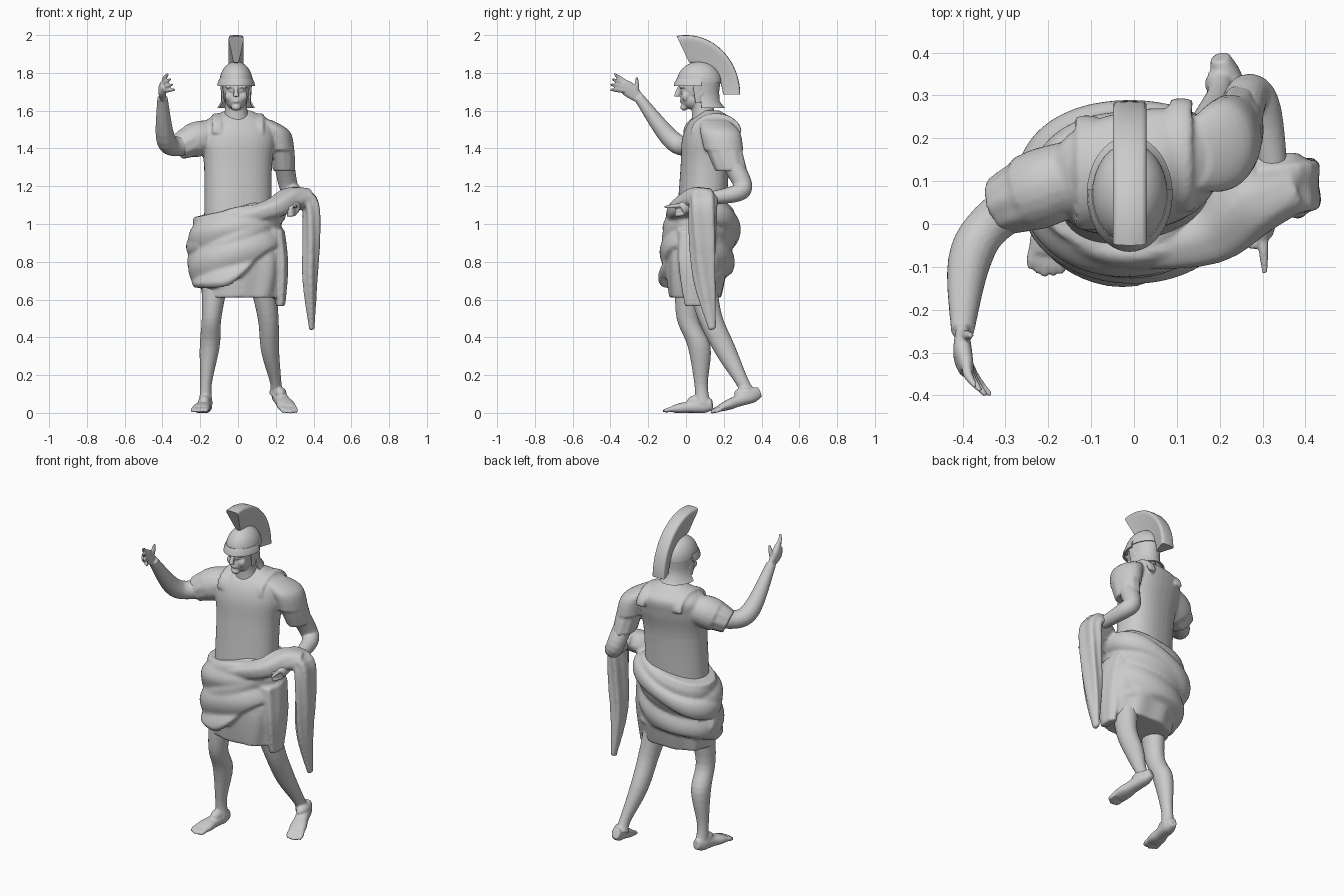
import bpy, bmesh, math
from mathutils import Vector

if "Cube" in bpy.data.objects:
    bpy.data.objects.remove(bpy.data.objects["Cube"], do_unlink=True)

stone = bpy.data.materials.new("grey_stone")
stone.use_nodes = True
stone.diffuse_color = (0.6, 0.6, 0.6, 1)
stone.node_tree.nodes["Principled BSDF"].inputs["Base Color"].default_value = stone.diffuse_color
pieces, finished = [], []
X, Y, Z = Vector((1, 0, 0)), Vector((0, 1, 0)), Vector((0, 0, 1))
MIDDLE = -.01
SIDES = (("left", 1), ("right", -1))


def skin(name, rings):
    """Closed surface through equal rings of points, capped at both ends."""
    bm = bmesh.new()
    loops = [[bm.verts.new(point) for point in ring] for ring in rings]
    for lower, upper in zip(loops, loops[1:]):
        for j in range(len(lower)):
            bm.faces.new((lower[j - 1], lower[j], upper[j], upper[j - 1]))
    bm.faces.new(loops[0])
    bm.faces.new(loops[-1])
    bmesh.ops.recalc_face_normals(bm, faces=bm.faces)
    mesh = bpy.data.meshes.new(name)
    bm.to_mesh(mesh)
    bm.free()
    mesh.materials.append(stone)
    obj = bpy.data.objects.new(name, mesh)
    bpy.context.collection.objects.link(obj)
    pieces.append(obj)


def ball(name, centre, size):
    """Ellipsoid with the given half sizes."""
    bpy.ops.mesh.primitive_uv_sphere_add(segments=24, ring_count=14, radius=1, location=centre, scale=size)
    obj = bpy.context.object
    obj.name = name
    obj.data.materials.append(stone)
    pieces.append(obj)


def select(objects):
    bpy.ops.object.select_all(action="DESELECT")
    for obj in objects:
        obj.select_set(True)
    bpy.context.view_layer.objects.active = objects[0]


def fuse(name, voxel, rounds):
    """Join the pieces made so far into one softly blended body."""
    select(pieces)
    bpy.ops.object.join()
    body = bpy.context.object
    body.name = name
    remesh = body.modifiers.new("blend", "REMESH")
    remesh.mode = "VOXEL"
    remesh.voxel_size = voxel
    remesh.use_smooth_shade = True
    soften = body.modifiers.new("soften", "SMOOTH")
    soften.iterations = rounds
    finished.append(body)
    pieces.clear()


def smooth_path(keys, steps):
    """Catmull-Rom curve through the key tuples."""
    points = [keys[0], *keys, keys[-1]]
    path = []
    for before, start, end, after in zip(points, points[1:], points[2:], points[3:]):
        for k in range(steps):
            t = k / steps
            path.append([q + t / 2 * (r - p + t * (2 * p - 5 * q + 4 * r - s + t * (3 * (q - r) + s - p)))
                         for p, q, r, s in zip(before, start, end, after)])
    return path + [keys[-1]]


def power(value, exponent):
    return math.copysign(abs(value) ** exponent, value)


def loft(name, keys, side=X, flat=False, yaw=0, aspect=1, end_aspect=None, boxy=1,
         ripple=0, count=8, sides=20, steps=5):
    """Keys are x, y, z and radius along side; aspect gives the radius across it."""
    path = smooth_path(keys, steps)
    rings = []
    for i, (*place, radius) in enumerate(path):
        before, after = path[max(i - 1, 0)], path[min(i + 1, len(path) - 1)]
        tangent = (Vector(after[:3]) - Vector(before[:3])).normalized()
        if flat:
            u = Vector((math.cos(yaw), math.sin(yaw), 0))
            v = Z.cross(u)
        else:
            u = (side - tangent * side.dot(tangent)).normalized()
            v = tangent.cross(u)
        ratio = aspect + ((end_aspect or aspect) - aspect) * i / (len(path) - 1)
        ring = []
        for j in range(sides):
            a = math.tau * j / sides
            size = radius * (1 + ripple * math.cos(count * a + i / 4))
            ring.append(Vector(place) + u * size * power(math.cos(a), boxy)
                        + v * size * ratio * power(math.sin(a), boxy))
        rings.append(ring)
    skin(name, rings)


def digit(name, base, tip, radius=.011, bend=Z * 0):
    """Tapered finger or toe."""
    base, tip = Vector(base), Vector(tip)
    loft(name, [(*base, radius), (*((base + tip) / 2 + bend), radius), (*tip, radius / 2)],
         side=Vector((.7, .3, .6)), sides=8)


# Breastplate with shoulder straps, turned slightly to the left
loft("breastplate", [(0, .08, 1, .18), (0, .1, 1.3, .18), (0, .12, 1.45, .2), (0, .14, 1.54, .18), (0, .13, 1.6, .07)],
     flat=True, yaw=.2, aspect=.7, end_aspect=.64, boxy=.85, sides=36)
for label, s in SIDES:
    arc = [math.pi * k / 8 for k in range(9)]
    loft(label + "_shoulder_strap", [(s * .11, .14 + s * .02 - .125 * math.cos(a), 1.48 + .095 * math.sin(a), .027)
         for a in arc], aspect=.4, boxy=.7)

# Layered sleeves
loft("right_sleeve", [(-.15, .1, 1.46, .085), (-.24, .07, 1.44, .085), (-.315, .04, 1.405, .068)],
     side=Y, ripple=.03, count=9, sides=36)
loft("right_sleeve_cap", [(-.13, .12, 1.47, .08), (-.2, .09, 1.455, .092), (-.25, .07, 1.435, .09)], side=Y)
loft("left_sleeve", [(.19, .16, 1.5, .06), (.23, .2, 1.4, .065), (.245, .24, 1.28, .058)],
     flat=True, aspect=1.45, ripple=.03, count=9, sides=36)
loft("left_sleeve_cap", [(.13, .15, 1.55, .05), (.2, .18, 1.49, .075), (.225, .2, 1.39, .074)],
     flat=True, aspect=1.4, sides=28)
fuse("cuirass", .008, 3)

# Head and face
loft("neck", [(MIDDLE, .11, 1.53, .08), (MIDDLE, .09, 1.6, .06), (MIDDLE, .08, 1.7, .06)], flat=True)
ball("skull", (MIDDLE, .07, 1.73), (.073, .105, .11))
ball("jaw", (MIDDLE, .04, 1.66), (.058, .07, .056))
ball("chin", (MIDDLE, -.01, 1.618), (.025, .02, .018))
ball("mouth", (MIDDLE, -.022, 1.65), (.02, .011, .01))
loft("nose", [(MIDDLE, -.03, 1.735, .01), (MIDDLE, -.045, 1.7, .012), (MIDDLE, -.048, 1.675, .017)], flat=True, sides=10)
for label, s in SIDES:
    ball(label + "_brow", (MIDDLE + s * .028, -.018, 1.726), (.032, .018, .01))
    ball(label + "_eye", (MIDDLE + s * .028, -.016, 1.705), (.014, .012, .007))
    ball(label + "_cheek", (MIDDLE + s * .03, 0, 1.675), (.03, .024, .03))
    ball(label + "_ear", (MIDDLE + s * .065, .08, 1.69), (.016, .02, .033))
fuse("head", .005, 3)

# Helmet dome
arc = [math.radians(12 * k) for k in range(8)]
loft("helmet_dome", [(MIDDLE, .07, 1.75 + .11 * math.sin(a), .088 * math.cos(a)) for a in arc],
     flat=True, aspect=1.35, sides=32, steps=2)


def guard(name, start, end, levels):
    """Curved plate round the head; levels are height and half width."""
    rings = []
    for k in range(25):
        a = math.radians(start + (end - start) * k / 24)
        wrap = Vector((math.cos(a), 1.35 * math.sin(a), 0))
        centre = Vector((MIDDLE, .07, 0))
        outside = [centre + wrap * r + Z * z for z, r in levels]
        inside = [point - wrap * .01 for point in reversed(outside)]
        rings.append(outside + inside)
    skin(name, rings)


# Peak, neck guard and cheek guards
guard("helmet_peak", 175, 365, [(1.77, .088), (1.75, .097), (1.73, .1)])
guard("neck_guard", 5, 175, [(1.77, .085), (1.7, .078), (1.65, .08), (1.615, .1)])
for label, s in SIDES:
    loft(label + "_cheek_guard", [(MIDDLE + s * .078, .06, 1.75, .007), (MIDDLE + s * .068, .065, 1.64, .007)],
         flat=True, aspect=4, end_aspect=2, boxy=.7)

# Tall crest between two arcs, wider along its outer edge
rings = []
for k in range(29):
    sweep = math.radians(100 * k / 28)
    inner = Vector((MIDDLE, .195 * math.cos(sweep * .85), 1.685 + .17 * math.sin(sweep * .85)))
    outer = Vector((MIDDLE, .287 * math.cos(sweep), 1.685 + .315 * math.sin(sweep)))
    ring = []
    for j in range(24):
        a = math.tau * j / 24
        rise = (1 + power(math.sin(a), .5)) / 2
        ring.append(inner.lerp(outer, rise) + X * power(math.cos(a), .4) * (.018 + .03 * rise ** 1.5))
    rings.append(ring)
skin("helmet_crest", rings)
finished += pieces
pieces.clear()

# Raised right arm and open hand
loft("right_arm", [(-.22, .08, 1.44, .06), (-.335, 0, 1.41, .052), (-.385, -.09, 1.46, .05), (-.4, -.25, 1.67, .027)])
loft("right_palm", [(-.4, -.24, 1.66, .025), (-.4, -.3, 1.71, .04), (-.39, -.34, 1.74, .03)],
     side=Y + Z, aspect=.55, boxy=.8)
for k in range(4):
    digit("right_finger", (-.39, -.32, 1.75 - .015 * k), (-.37 + .012 * k, -.38 - .01 * min(k, 2), 1.795 - .028 * k),
          radius=.012, bend=X * -.008)
digit("right_thumb", (-.4, -.26, 1.69), (-.38, -.26, 1.775), radius=.013)
fuse("right_arm", .005, 2)

# Lowered left arm with pointing hand
loft("left_arm", [(.24, .22, 1.36, .055), (.265, .3, 1.21, .05), (.3, .26, 1.16, .045), (.33, .08, 1.13, .03), (.32, .03, 1.11, .025)])
loft("left_palm", [(.32, .05, 1.12, .025), (.3, -.02, 1.08, .025)], aspect=1.4)
for k in range(3):
    digit("left_finger", (.3, -.01, 1.09 - .018 * k), (.26, -.03, 1.08 - .018 * k), radius=.012, bend=Y * -.03)
digit("left_pointing_finger", (.3, -.01, 1.1), (.305, -.115, 1.09), radius=.012)
digit("left_thumb", (.3, .01, 1.12), (.26, -.03, 1.1), radius=.012)
fuse("left_arm", .005, 2)

# Pleated tunic skirt with a longer panel at the left
loft("tunic_skirt", [(0, .07, 1, .2), (.02, .06, .8, .225), (.02, .05, .61, .205)],
     flat=True, aspect=.8, end_aspect=.66, boxy=.9, ripple=.03, count=9, sides=66)
loft("tunic_side_panel", [(.2, .06, .97, .045), (.225, .05, .78, .04), (.225, .05, .565, .025)],
     flat=True, aspect=2.3, boxy=.9, ripple=.06, count=7, sides=28)

# Wrapped cloak with slanting folds and a hem drawn up at the left front
rings = []
for i in range(41):
    v = i / 40
    ring = []
    for j in range(64):
        a = math.tau * j / 64
        c, s = math.cos(a), math.sin(a)
        top = 1.085 + .05 * c
        hem = .66 + .22 * max(0, -s) ** .3 * max(0, c + .25) ** 1.3 + .06 * max(0, s)
        z = top + (hem - top) * v
        waist = 1 - .3 * max(0, (z - .96) / .15) ** 1.6
        tuck = 1 - 2 * max(0, v - .94)
        fold = .022 * abs(math.sin(21 * z - 1.7 * c + .9 * math.sin(a + .6))) - .008
        ring.append((MIDDLE + c * (.24 * waist * tuck + fold), .08 + s * (.188 * waist * tuck + fold) - .03 * v, z))
    rings.append(ring)
skin("wrapped_cloak", rings)


def roll(name, height, tilt, reach, start=0, end=360):
    """Thick fold of cloth running round the hips on a slant."""
    keys = []
    for k in range(13):
        a = math.radians(start + (end - start) * k / 12)
        keys.append((MIDDLE + reach * math.cos(a), .085 + .77 * reach * math.sin(a),
                     height + tilt * math.cos(a), .05 + .01 * math.sin(3 * a)))
    loft(name, keys, side=Z, aspect=.6, sides=14)


roll("upper_cloak_fold", 1.03, .05, .2)
roll("back_cloak_fold", .97, .09, .235, -20, 215)
roll("front_cloak_fold", .92, .12, .23, 170, 325)
loft("cloak_over_arm", [(0, -.06, 1.03, .04), (.18, -.03, 1.08, .055), (.28, .05, 1.13, .065), (.38, .09, 1.14, .05)],
     side=Z, aspect=1.2, ripple=.04, count=5)

# Cloak end hanging from the left forearm
loft("hanging_cloak", [(.28, .09, 1.15, .07), (.38, .09, 1.12, .072), (.39, .09, .95, .07), (.38, .1, .7, .056), (.39, .14, .44, .02)],
     side=Y, aspect=.57, end_aspect=.7, boxy=.85, ripple=.13, count=5, sides=30)
fuse("cloak_and_skirt", .009, 4)


def foot(label, heel, front):
    """Foot that flattens and widens from heel to toes."""
    heel, front = Vector(heel), Vector(front)
    widths = (.022, .036, .038, .04, .048, .047)
    loft(label + "_foot", [(*heel.lerp(front, k / 5), w) for k, w in enumerate(widths)],
         aspect=1.3, end_aspect=.38, boxy=.85)
    forward = (front - heel).normalized()
    across = forward.cross(Z).normalized()
    ball(label + "_instep", heel.lerp(front, .38) + Z * .025, (.032, .055, .034))
    for k in range(-2, 3):
        base = front + across * k * .018
        digit(label + "_toe", base, base + forward * (.055 - .006 * abs(k)) - Z * .005, radius=.013)


# Standing right leg and trailing left leg
loft("right_leg", [(-.12, .02, .7, .07), (-.14, .01, .5, .052), (-.15, .07, .35, .053), (-.17, .08, .15, .031), (-.17, .09, .05, .036)],
     flat=True, aspect=1.15)
foot("right", (-.165, .14, .045), (-.2, -.07, .02))
fuse("right_leg", .006, 3)
loft("left_leg", [(.13, .08, .7, .07), (.16, .13, .5, .055), (.17, .21, .33, .048), (.2, .3, .16, .03), (.2, .33, .1, .036)],
     aspect=1.15)
foot("left", (.2, .39, .11), (.265, .18, .025))
fuse("left_leg", .006, 3)

# Smooth shading with crisp creases
select(finished)
bpy.ops.object.shade_smooth_by_angle(angle=math.radians(50))
